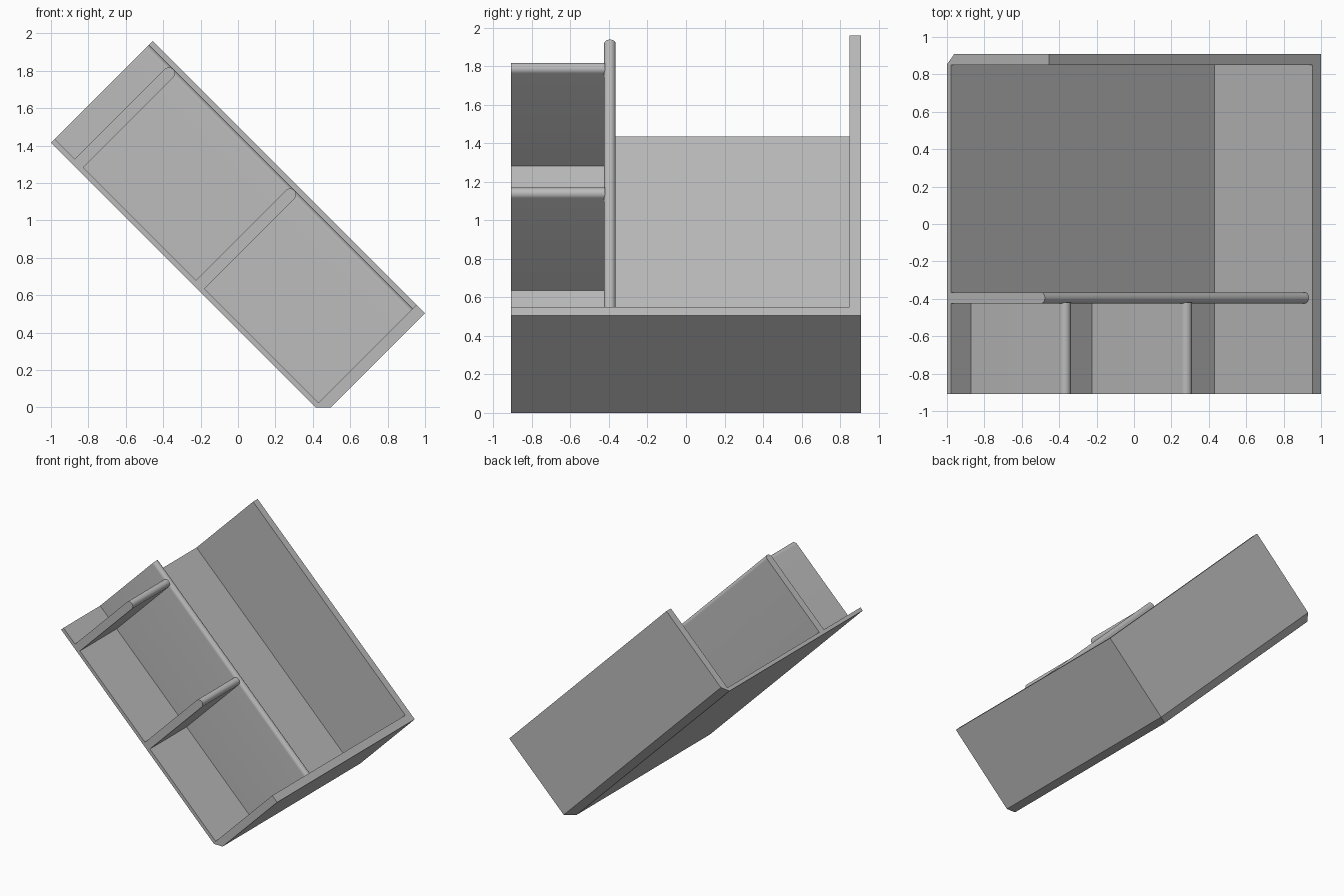
import bpy
import bmesh
from math import pi, sin, cos
from mathutils import Matrix, Vector

cube = bpy.data.objects.get("Cube")
if cube:
    bpy.data.objects.remove(cube)

# Local frame before tilting: x runs down the slope, y to the back, z off the floor
TILT = Matrix.Rotation(pi / 4, 4, 'Y')
U0, U1 = -1.708, 0.35      # open upper end, outer face of the end wall
V0, V1 = 0.2935, 1.064     # underside, rim
Y = 0.91
FLOOR = 0.323              # top of the floor
END_IN, BACK_IN = 0.286, 0.85
CHAMFER = 0.0566
PANEL_TOP = 1.034

grey = bpy.data.materials.new("plain_grey")
grey.use_nodes = True
grey.diffuse_color = (0.5, 0.5, 0.5, 1)
grey.node_tree.nodes["Principled BSDF"].inputs["Base Color"].default_value = (0.5, 0.5, 0.5, 1)


def finish(bm, name):
    """Tilt the mesh and turn it into an object."""
    bmesh.ops.recalc_face_normals(bm, faces=bm.faces)
    bm.transform(TILT)
    mesh = bpy.data.meshes.new(name)
    bm.to_mesh(mesh)
    bm.free()
    mesh.materials.append(grey)
    obj = bpy.data.objects.new(name, mesh)
    bpy.context.collection.objects.link(obj)
    return obj


def box(lo, hi):
    bm = bmesh.new()
    bmesh.ops.create_cube(bm, size=1)
    lo, hi = Vector(lo), Vector(hi)
    for v in bm.verts:
        v.co = [lo[i] + (v.co[i] + 0.5) * (hi[i] - lo[i]) for i in range(3)]
    return bm


def slice_off(bm, point, normal):
    """Cut away everything beyond a plane and cap the cut."""
    cut = bmesh.ops.bisect_plane(bm, geom=bm.verts[:] + bm.edges[:] + bm.faces[:],
                                 plane_co=point, plane_no=normal, clear_outer=True)
    edges = [e for e in cut["geom_cut"] if isinstance(e, bmesh.types.BMEdge)]
    bmesh.ops.holes_fill(bm, edges=edges)


def select_only(obj):
    bpy.ops.object.select_all(action='DESELECT')
    obj.select_set(True)
    bpy.context.view_layer.objects.active = obj


def panel(name, centre, radius, start, end, along_u):
    """Upright panel with a rounded top edge."""
    profile = [(centre + radius, FLOOR)]
    steps = 16
    for i in range(steps + 1):
        a = pi * i / steps
        profile.append((centre + radius * cos(a), PANEL_TOP - radius + radius * sin(a)))
    profile.append((centre - radius, FLOOR))
    bm = bmesh.new()
    verts = [bm.verts.new((start, c, h) if along_u else (c, start, h)) for c, h in profile]
    face = bm.faces.new(verts)
    step = Vector((end - start, 0, 0)) if along_u else Vector((0, end - start, 0))
    top = bmesh.ops.extrude_face_region(bm, geom=[face], use_keep_orig=True)
    bmesh.ops.translate(bm, vec=step,
                        verts=[g for g in top["geom"] if isinstance(g, bmesh.types.BMVert)])
    obj = finish(bm, name)
    select_only(obj)
    bpy.ops.object.shade_smooth_by_angle(angle=pi / 6)


# Tray: block with two chamfered lower edges, hollowed out to floor, end wall and back wall
block = box((U0, -Y, V0), (U1, Y, V1))
slice_off(block, (U1 - CHAMFER, 0, V0), (1, 0, -1))
slice_off(block, (0, Y - CHAMFER, V0), (0, 1, -1))
tray = finish(block, "tray")
cutter = finish(box((U0 - 1, -Y - 1, FLOOR), (END_IN, BACK_IN, V1 + 1)), "cavity_cutter")
cutter.hide_render = True
hollow = tray.modifiers.new("hollow", 'BOOLEAN')
hollow.operation = 'DIFFERENCE'
hollow.solver = 'EXACT'
hollow.object = cutter
select_only(tray)
bpy.ops.object.modifier_apply(modifier="hollow")
bpy.data.objects.remove(cutter)

# Long divider and the two cross ribs in the front compartment
panel("divider", -0.395, 0.03, U0, END_IN, True)
for name, centre in (("upper_rib", -1.524), ("lower_rib", -0.608)):
    panel(name, centre, 0.032, -Y, -0.42, False)
